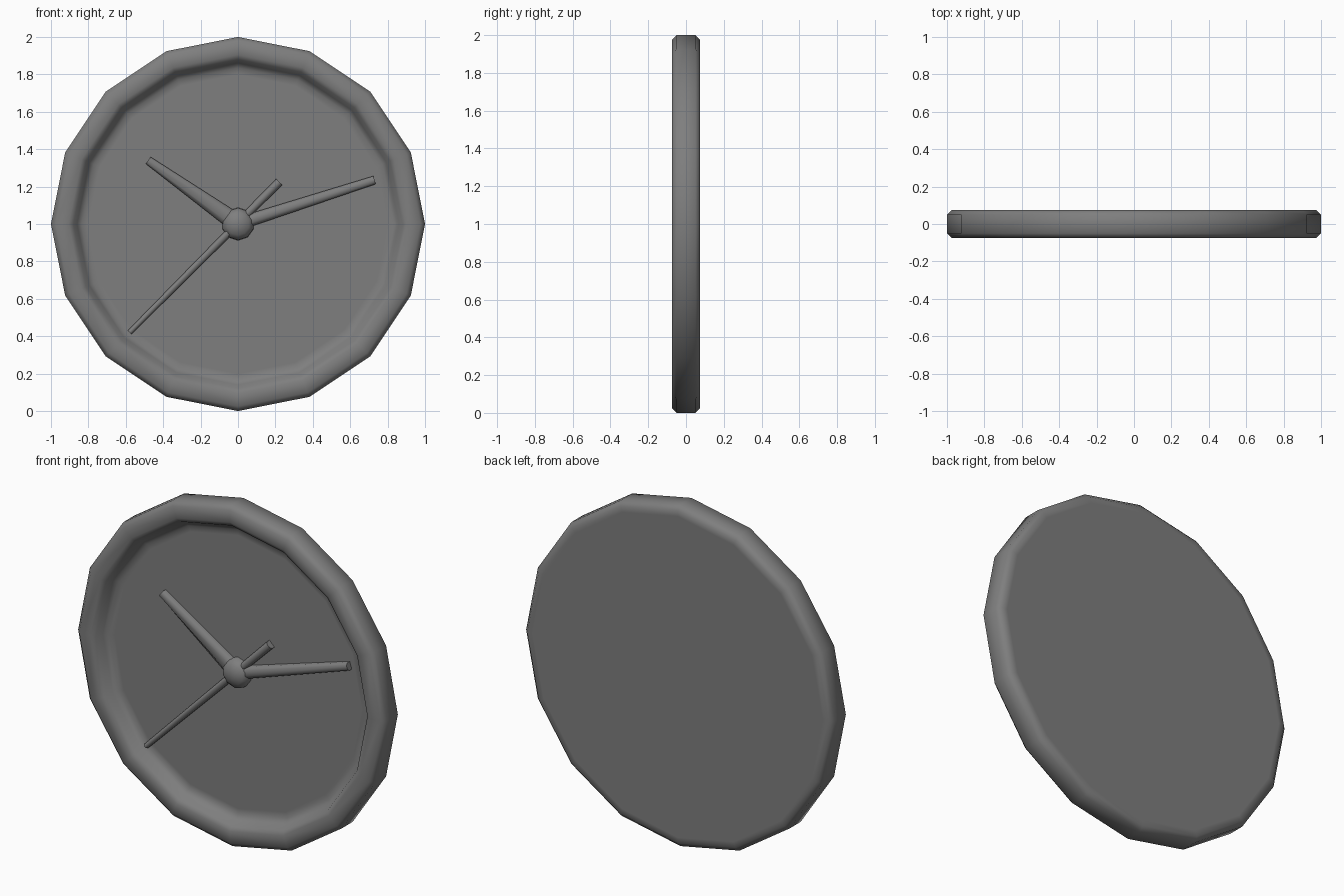
import bpy, bmesh, math
from mathutils import Vector

if "Cube" in bpy.data.objects:
    bpy.data.objects.remove(bpy.data.objects["Cube"])

dark = bpy.data.materials.new("dark_grey")
dark.diffuse_color = (0.21, 0.21, 0.21, 1)
dark.use_nodes = True
dark.node_tree.nodes["Principled BSDF"].inputs["Base Color"].default_value = dark.diffuse_color


def finish(name, bm, angle=65):
    bmesh.ops.recalc_face_normals(bm, faces=bm.faces[:])
    mesh = bpy.data.meshes.new(name)
    bm.to_mesh(mesh)
    bm.free()
    mesh.materials.append(dark)
    ob = bpy.data.objects.new(name, mesh)
    bpy.context.collection.objects.link(ob)
    bpy.ops.object.select_all(action='DESELECT')
    ob.select_set(True)
    bpy.context.view_layer.objects.active = ob
    bpy.ops.object.shade_smooth_by_angle(angle=math.radians(angle))
    return ob


def lathe(name, profile, sides):
    """Turn (radius, y) points round the clock axis and cap both ends."""
    bm = bmesh.new()
    rings = []
    for r, y in profile:
        ring = []
        for i in range(sides):
            a = 2 * math.pi * i / sides
            ring.append(bm.verts.new((r * math.sin(a), y, 1 + r * math.cos(a))))
        rings.append(ring)
    for p, q in zip(rings, rings[1:]):
        for i in range(sides):
            j = (i + 1) % sides
            bm.faces.new((p[i], p[j], q[j], q[i]))
    bm.faces.new(rings[0])
    bm.faces.new(rings[-1])
    return finish(name, bm)


def hand(name, start, end, w0, w1, back=0.005, front=-0.035):
    """Tapered bar with chamfered front edges, from start to end in x, z."""
    bm = bmesh.new()
    a, b = Vector((start[0], 0, start[1])), Vector((end[0], 0, end[1]))
    d = (b - a).normalized()
    side = Vector((-d.z, 0, d.x))
    section = [(-0.5, back), (-0.5, -0.02), (-0.25, front),
               (0.25, front), (0.5, -0.02), (0.5, back)]
    ends = [[bm.verts.new(p + side * s * w + Vector((0, y, 0))) for s, y in section]
            for p, w in ((a, w0), (b, w1))]
    n = len(section)
    for i in range(n):
        j = (i + 1) % n
        bm.faces.new((ends[0][i], ends[0][j], ends[1][j], ends[1][i]))
    bm.faces.new(ends[0])
    bm.faces.new(ends[1])
    return finish(name, bm)


# Sixteen-sided case: flat back, chamfered rim, softly recessed dial
lathe("clock_case", [(0.94, 0.075), (0.975, 0.075), (1.0, 0.05), (1.0, -0.05),
                     (0.975, -0.075), (0.905, -0.075), (0.88, -0.06),
                     (0.86, -0.02), (0.835, 0.0), (0.80, 0.0)], 16)

# Hands
hand("hour_hand", (0, 1), (-0.48, 1.34), 0.10, 0.045)
hand("minute_hand", (0, 1), (0.73, 1.235), 0.07, 0.045)
hand("second_hand", (0.22, 1.225), (-0.58, 0.42), 0.046, 0.028)

# Domed centre cap
lathe("centre_cap", [(0.088, 0.005), (0.085, -0.025), (0.06, -0.05), (0.02, -0.062)], 10)
